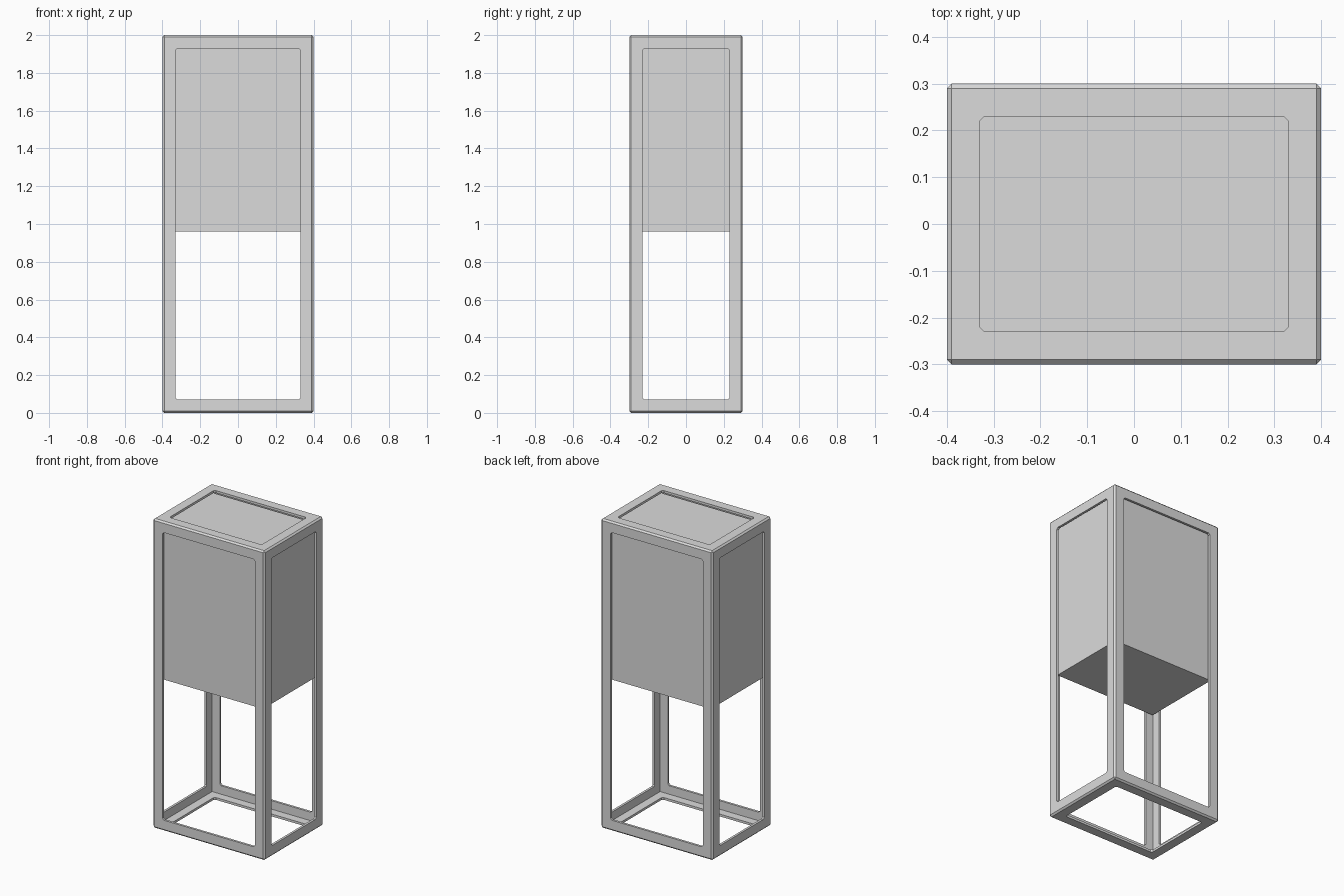
import bpy
import bmesh

WIDTH, DEPTH, HEIGHT = 0.8, 0.6, 2.0
BAR = 0.07       # width of the angle-section frame bars
SHELL = 0.015    # thickness of the frame bars
CHAMFER = 0.01
RECESS = 0.035   # how far the cabinet sides sit behind the frame
TOP = 1.96       # upper face of the cabinet
FLOOR = 0.96     # underside of the cabinet

if "Cube" in bpy.data.objects:
    bpy.data.objects.remove(bpy.data.objects["Cube"], do_unlink=True)

grey = bpy.data.materials.new("grey")
grey.use_nodes = True
grey.diffuse_color = (0.71, 0.71, 0.71, 1)
grey.node_tree.nodes["Principled BSDF"].inputs["Base Color"].default_value = (0.71, 0.71, 0.71, 1)


def box(name, size, centre_z, chamfer_axes=()):
    """Box with the edges that run along the given axes chamfered."""
    bm = bmesh.new()
    bmesh.ops.create_cube(bm, size=1)
    bmesh.ops.scale(bm, vec=size, verts=bm.verts)
    edges = []
    for e in bm.edges:
        d = e.verts[1].co - e.verts[0].co
        if any(abs(d[a]) > 1e-4 for a in chamfer_axes):
            edges.append(e)
    if edges:
        bmesh.ops.bevel(bm, geom=edges, offset=CHAMFER, segments=1,
                        profile=0.5, affect='EDGES')
    mesh = bpy.data.meshes.new(name)
    bm.to_mesh(mesh)
    bm.free()
    mesh.materials.append(grey)
    obj = bpy.data.objects.new(name, mesh)
    obj.location.z = centre_z
    bpy.context.collection.objects.link(obj)
    return obj


def cut(target, cutter):
    cutter.hide_render = True
    cutter.hide_set(True)
    mod = target.modifiers.new(cutter.name, 'BOOLEAN')
    mod.operation = 'DIFFERENCE'
    mod.solver = 'EXACT'
    mod.object = cutter


# Frame of thin angle bars: a hollow chamfered block with an opening along each axis
outer = (WIDTH, DEPTH, HEIGHT)
frame = box("frame", outer, HEIGHT / 2, (0, 1, 2))
cut(frame, box("hollow_cutter", [s - 2 * SHELL for s in outer], HEIGHT / 2))
for axis, label in enumerate(("side", "front", "top")):
    size = [s - 2 * BAR for s in outer]
    size[axis] = outer[axis] + 0.2
    cut(frame, box(label + "_opening_cutter", size, HEIGHT / 2, (axis,)))

# Closed cabinet held inside the upper half of the frame
box("cabinet", (WIDTH - 2 * RECESS, DEPTH - 2 * RECESS, TOP - FLOOR), (TOP + FLOOR) / 2)
